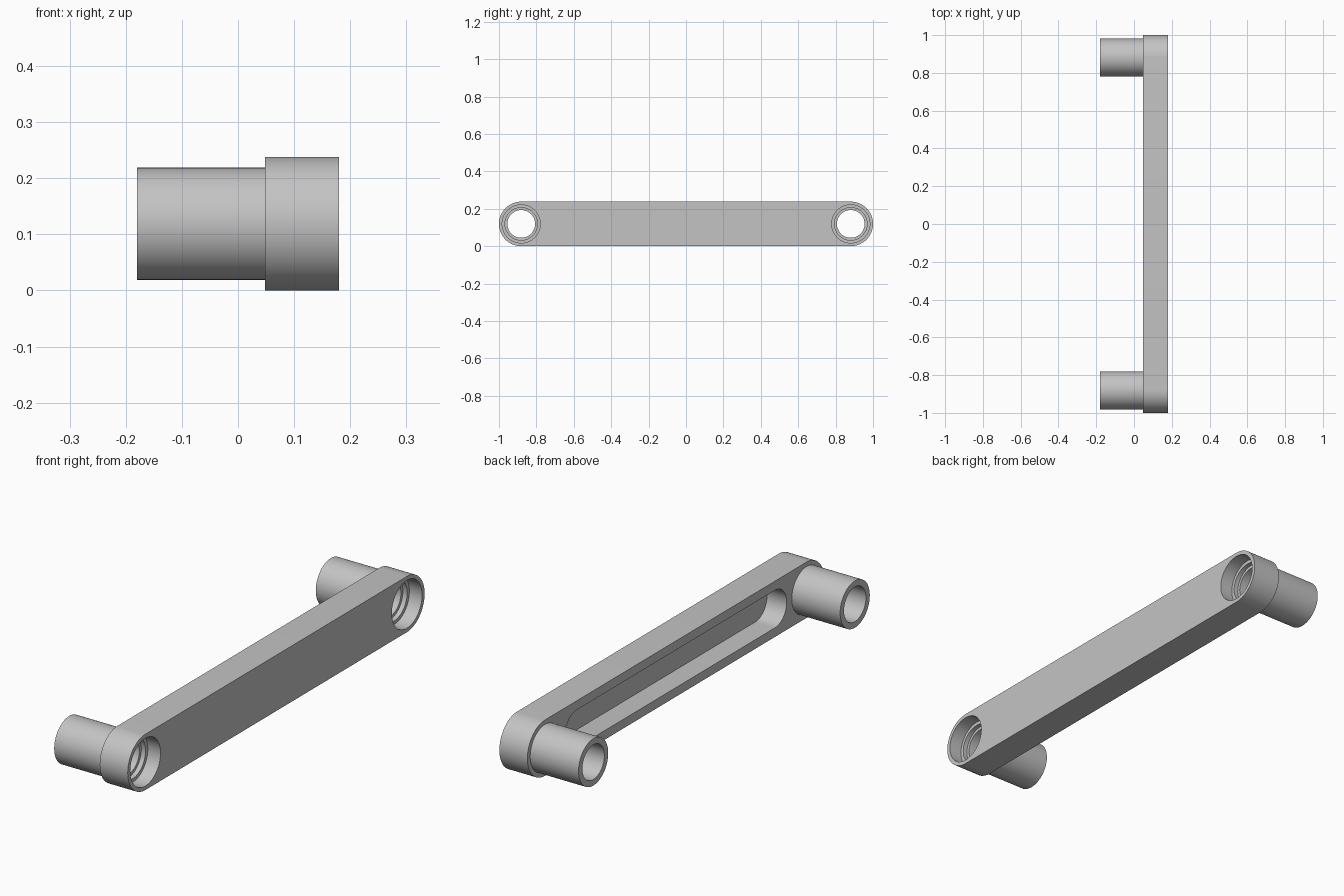
import bpy
import math
from mathutils import Matrix

old = bpy.data.objects.get("Cube")
if old:
    bpy.data.objects.remove(old, do_unlink=True)

RADIUS = 0.119              # rounded bar end
END_Y = 1 - RADIUS          # pin axis
BACK, FACE = 0.048, 0.18    # bar thickness along x
POST_END = -0.18

grey = bpy.data.materials.new("light grey")
grey.use_nodes = True
colour = (0.55, 0.55, 0.55, 1)
grey.diffuse_color = colour
grey.node_tree.nodes["Principled BSDF"].inputs["Base Color"].default_value = colour


def extrude_profile(name, outline, x0, x1):
    """Prism along x from a closed (y, z) outline."""
    n = len(outline)
    verts = [(x, y, z) for x in (x0, x1) for y, z in outline]
    faces = [tuple(reversed(range(n))), tuple(range(n, 2 * n))]
    faces += [(i, (i + 1) % n, n + (i + 1) % n, n + i) for i in range(n)]
    mesh = bpy.data.meshes.new(name)
    mesh.from_pydata(verts, [], faces)
    obj = bpy.data.objects.new(name, mesh)
    bpy.context.collection.objects.link(obj)
    return obj


def stadium(half, r, steps=32):
    """Rounded slot outline whose arc centres lie at y = +-half."""
    pts = []
    for side, start in ((1, -math.pi / 2), (-1, math.pi / 2)):
        for i in range(steps + 1):
            a = start + math.pi * i / steps
            pts.append((side * half + r * math.cos(a), RADIUS + r * math.sin(a)))
    return pts


def cut(obj, cutter):
    mod = obj.modifiers.new(cutter.name, 'BOOLEAN')
    mod.operation, mod.solver, mod.object = 'DIFFERENCE', 'EXACT', cutter
    bpy.context.view_layer.objects.active = obj
    bpy.ops.object.modifier_apply(modifier=mod.name)
    bpy.data.objects.remove(cutter, do_unlink=True)


def lathe(name, profile, y, steps=64):
    """Closed (x, radius) profile revolved about the pin axis."""
    m = len(profile)
    verts = [(x, y + r * math.cos(2 * math.pi * i / steps),
              RADIUS + r * math.sin(2 * math.pi * i / steps))
             for i in range(steps) for x, r in profile]
    faces = [(i * m + j, i * m + (j + 1) % m,
              (i + 1) % steps * m + (j + 1) % m, (i + 1) % steps * m + j)
             for i in range(steps) for j in range(m)]
    mesh = bpy.data.meshes.new(name)
    mesh.from_pydata(verts, [], faces)
    obj = bpy.data.objects.new(name, mesh)
    bpy.context.collection.objects.link(obj)
    return obj


def finish(obj):
    obj.data.materials.clear()
    obj.data.materials.append(grey)
    bpy.ops.object.select_all(action='DESELECT')
    obj.select_set(True)
    bpy.context.view_layer.objects.active = obj
    bpy.ops.object.mode_set(mode='EDIT')
    bpy.ops.mesh.select_all(action='SELECT')
    bpy.ops.mesh.normals_make_consistent(inside=False)
    bpy.ops.object.mode_set(mode='OBJECT')
    bpy.ops.object.shade_smooth_by_angle(angle=math.radians(30))


# Bar with a blind slot in its back and a round recess at each end
bar = extrude_profile("link_bar", stadium(END_Y, RADIUS), BACK, FACE)
cut(bar, extrude_profile("slot_cutter", stadium(0.667, 0.08), BACK - 0.05, BACK + 0.093))
for y in (-END_Y, END_Y):
    ring = [(y + p, z) for p, z in stadium(0, 0.102)[:-1] if True]
    ring = [(y + 0.102 * math.cos(a), RADIUS + 0.102 * math.sin(a))
            for a in (2 * math.pi * i / 64 for i in range(64))]
    cut(bar, extrude_profile("recess_cutter", ring, BACK - 0.05, FACE + 0.05))
finish(bar)

# Hollow posts, with a stepped seat inside the recess
LEDGE = FACE - 0.06
seat = [(POST_END, 0.1), (BACK, 0.1), (BACK, 0.102), (LEDGE, 0.102),
        (LEDGE, 0.087), (LEDGE - 0.02, 0.087), (LEDGE - 0.02, 0.074), (POST_END, 0.074)]
for name, y in (("front_post", -END_Y), ("back_post", END_Y)):
    finish(lathe(name, seat, y))
